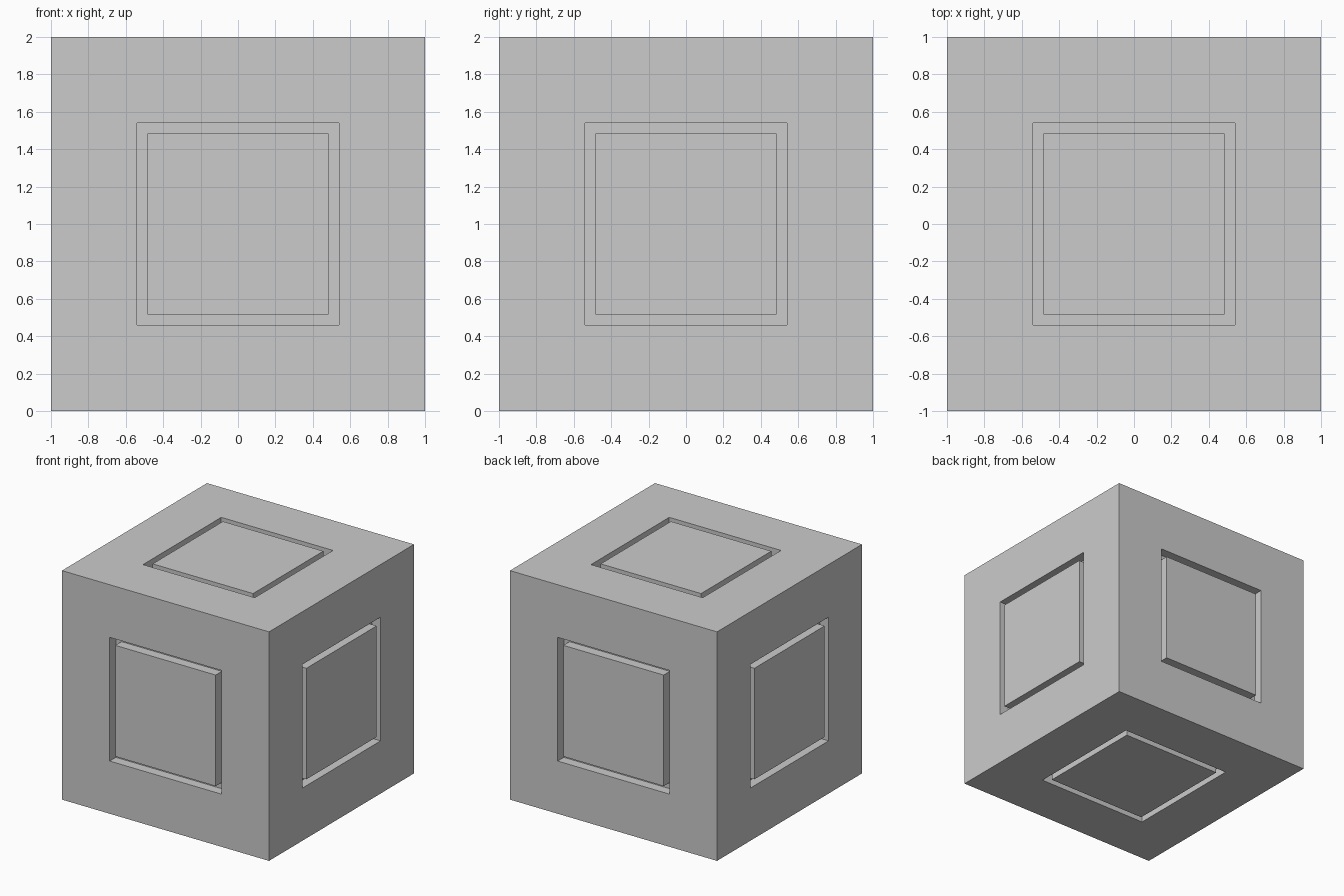
import bpy
import bmesh
from mathutils import Matrix

if "Cube" in bpy.data.objects:
    bpy.data.objects.remove(bpy.data.objects["Cube"])

OUTER = 0.54    # half width of the groove's outer edge
INNER = 0.485   # half width of the flush centre panel
DEPTH = 0.085   # groove depth

bm = bmesh.new()
bmesh.ops.create_cube(bm, size=2, matrix=Matrix.Translation((0, 0, 1)))
panels = bm.faces[:]

# Each face: frame border, outer wall in, groove floor, inner wall back out
for thickness, depth in ((1 - OUTER, 0), (0, -DEPTH), (OUTER - INNER, 0), (0, DEPTH)):
    bm.normal_update()
    bmesh.ops.inset_individual(bm, faces=panels, thickness=thickness,
                               depth=depth, use_even_offset=True)
bm.normal_update()

mesh = bpy.data.meshes.new("grooved_cube")
bm.to_mesh(mesh)
bm.free()
cube = bpy.data.objects.new("grooved_cube", mesh)
bpy.context.collection.objects.link(cube)
